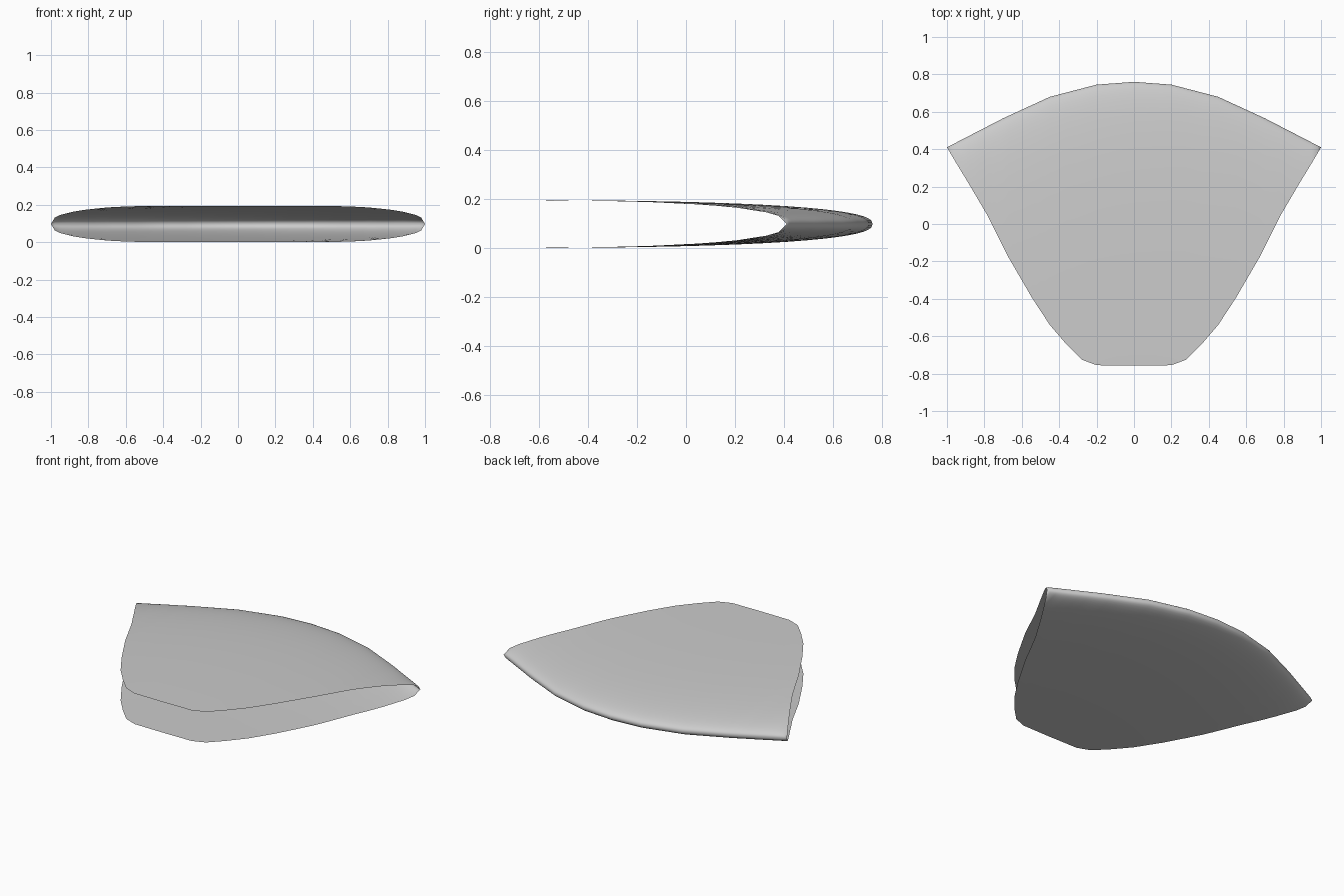
import bpy, bmesh, math

cube = bpy.data.objects.get("Cube")
if cube:
    bpy.data.objects.remove(cube, do_unlink=True)

# Right half of the outline: (x, hem y); fold line is (x, y)
HEM = [(0, -.757), (.2, -.755), (.28, -.725), (.36, -.645), (.45, -.54), (.545, -.395),
       (.67, -.18), (.78, .04), (.88, .21), (.95, .325), (1, .41)]
FOLD = [(0, .76), (.2, .745), (.45, .68), (.7, .565), (1, .41)]
HALF = .0975      # half the height of the folded sheet
DEPTH = 1.517     # full depth of the fold
ROWS = 18         # rows on each side of the fold


def interp(points, x):
    for (x0, y0), (x1, y1) in zip(points, points[1:]):
        if x <= x1:
            return y0 + (y1 - y0) * (x - x0) / (x1 - x0)
    return points[-1][1]


def rise(d):
    # rounded nose that flattens out towards the open hem
    return HALF * (1 - (1 - min(d / DEPTH, 1)) ** 2.5) ** .4


# Folded sheet: each column runs from the lower hem round the fold to the upper hem
xs = sorted({x for x, _ in HEM + FOLD} | {.1, .62, .83, .98})
xs = [-x for x in reversed(xs[1:])] + xs
bm = bmesh.new()
grid = []
for x in xs:
    back, front = interp(FOLD, abs(x)), interp(HEM, abs(x))
    column = []
    for i in range(-ROWS, ROWS + 1):
        d = (back - front) * abs(i / ROWS) ** 2.5
        column.append(bm.verts.new((x, back - d, HALF + math.copysign(rise(d), i))))
    grid.append(column)
for a, b in zip(grid, grid[1:]):
    for i in range(2 * ROWS):
        bm.faces.new((a[i], a[i + 1], b[i + 1], b[i]))
bmesh.ops.remove_doubles(bm, verts=bm.verts, dist=1e-5)

# Make the outer side face out
for f in bm.faces:
    f.normal_update()
    if f.normal.z * (f.calc_center_median().z - HALF) < 0:
        f.normal_flip()
    f.smooth = True

mesh = bpy.data.meshes.new("folded_sheet")
bm.to_mesh(mesh)
bm.free()
sheet = bpy.data.objects.new("folded_sheet", mesh)
bpy.context.collection.objects.link(sheet)

# Plain grey
grey = bpy.data.materials.new("light_grey")
grey.use_nodes = True
colour = (.6, .6, .6, 1)
grey.diffuse_color = colour
grey.node_tree.nodes["Principled BSDF"].inputs["Base Color"].default_value = colour
mesh.materials.append(grey)
